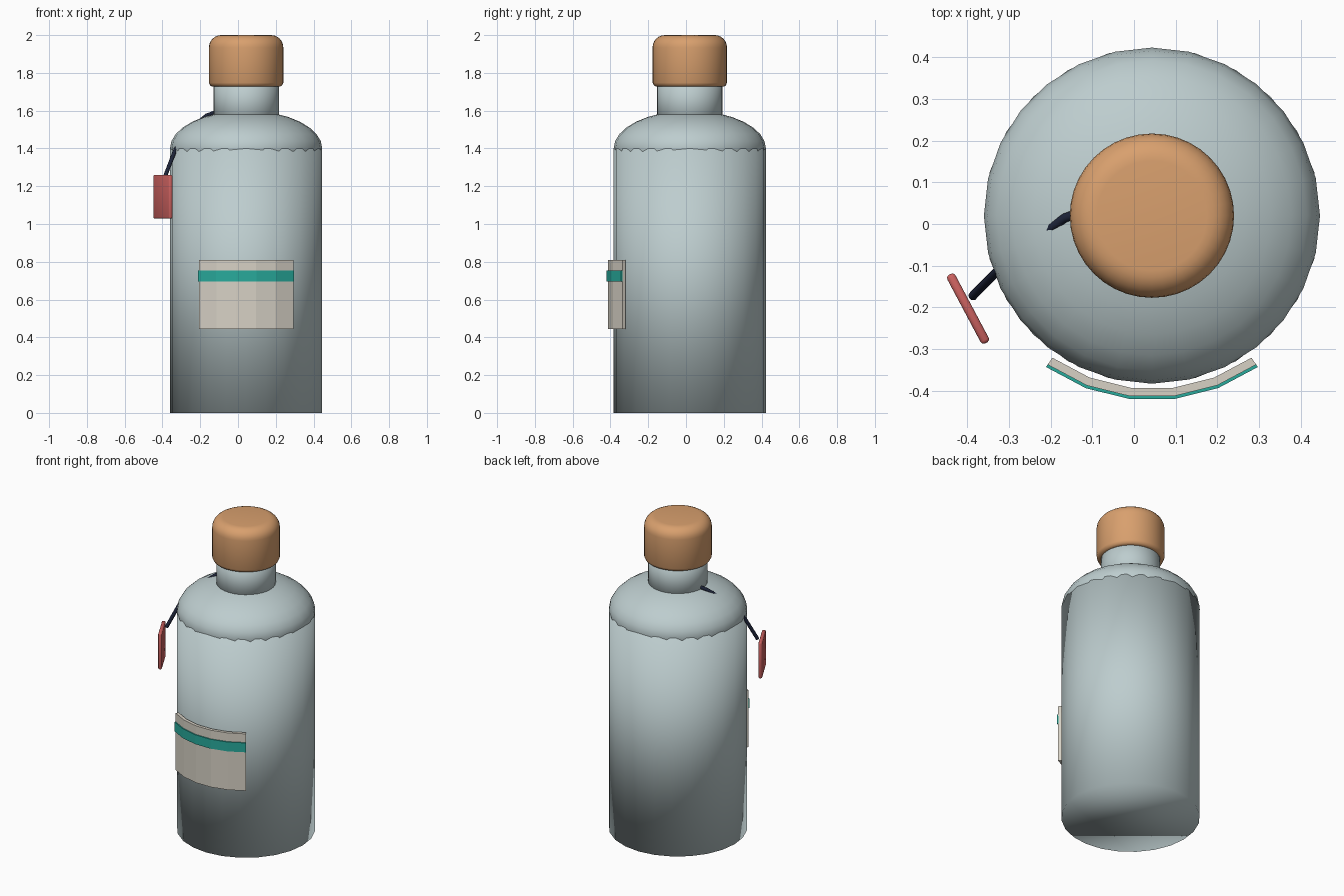
import bpy, bmesh, math
from mathutils import Matrix

if "Cube" in bpy.data.objects:
    bpy.data.objects.remove(bpy.data.objects["Cube"])

CX, CY = 0.043, 0.02          # bottle axis


def material(name, rgb):
    m = bpy.data.materials.new(name)
    m.diffuse_color = (*rgb, 1)
    m.use_nodes = True
    m.node_tree.nodes["Principled BSDF"].inputs["Base Color"].default_value = m.diffuse_color
    return m


GLASS = material("pale blue grey", (0.51, 0.61, 0.62))
CORK = material("tan", (0.69, 0.35, 0.155))
PAPER = material("warm off white", (0.68, 0.64, 0.56))
TEAL = material("teal", (0.021, 0.40, 0.33))
RED = material("dull red", (0.60, 0.12, 0.115))
NAVY = material("dark navy", (0.012, 0.017, 0.04))


def finish(name, bm, mat, smooth=True):
    bmesh.ops.recalc_face_normals(bm, faces=bm.faces)
    me = bpy.data.meshes.new(name)
    for f in bm.faces:
        f.smooth = smooth
    bm.to_mesh(me)
    bm.free()
    ob = bpy.data.objects.new(name, me)
    me.materials.append(mat)
    bpy.context.collection.objects.link(ob)
    return ob


def cylinder(name, r, z0, z1, sides, mat):
    bm = bmesh.new()
    bmesh.ops.create_cone(bm, cap_ends=True, segments=sides, radius1=r, radius2=r,
                          depth=z1 - z0, matrix=Matrix.Translation((CX, CY, (z0 + z1) / 2)))
    return finish(name, bm, mat)


def lathe(name, profile, sides, mat):
    bm = bmesh.new()
    rings = [[bm.verts.new((CX + r * math.cos(a), CY + r * math.sin(a), z))
              for a in (2 * math.pi * i / sides for i in range(sides))] for r, z in profile]
    for lo, hi in zip(rings, rings[1:]):
        for i in range(sides):
            j = (i + 1) % sides
            bm.faces.new((lo[i], lo[j], hi[j], hi[i]))
    bm.faces.new(rings[0])
    bm.faces.new(rings[-1])
    return finish(name, bm, mat)


def wrap(name, r0, r1, z0, z1, mat, half=35, steps=5):
    """Curved plate around the front of the bottle."""
    bm = bmesh.new()
    cols = []
    for i in range(steps + 1):
        a = math.radians(-half + 2 * half * i / steps)
        cols.append([bm.verts.new((CX + r * math.sin(a), CY - r * math.cos(a), z))
                     for r, z in ((r0, z0), (r1, z0), (r1, z1), (r0, z1))])
    for a, b in zip(cols, cols[1:]):
        for k in range(4):
            n = (k + 1) % 4
            bm.faces.new((a[k], a[n], b[n], b[k]))
    bm.faces.new(cols[0])
    bm.faces.new(cols[-1])
    return finish(name, bm, mat, smooth=False)


# Bottle: body, flattened-sphere shoulder, neck
cylinder("body", 0.403, 0, 1.4, 24, GLASS)
bm = bmesh.new()
bmesh.ops.create_uvsphere(bm, u_segments=28, v_segments=16, radius=0.403,
                          matrix=Matrix.Translation((CX, CY, 1.4)) @ Matrix.Diagonal((1, 1, 0.496, 1)))
finish("shoulder", bm, GLASS)
cylinder("neck", 0.173, 1.5, 1.8, 32, GLASS)

# Cap with a large rounded top edge and a small rounded lower edge
R, B = 0.197, 0.065
profile = [(0.178, 1.727), (0.190, 1.733), (R, 1.748)]
profile += [(R - B + B * math.cos(t), 2 - B + B * math.sin(t))
            for t in (math.pi / 2 * i / 6 for i in range(7))]
cap = lathe("cap", profile, 40, CORK)

# Label and its stripe
wrap("label", 0.416, 0.436, 0.445, 0.81, PAPER)
wrap("label_stripe", 0.435, 0.443, 0.695, 0.755, TEAL)

# Hanging tag, tangent to the bottle
bm = bmesh.new()
bmesh.ops.create_cube(bm, size=1, matrix=Matrix.Diagonal((0.186, 0.022, 0.232, 1)))
bmesh.ops.bevel(bm, geom=bm.edges[:], offset=0.008, segments=2, profile=0.5, affect='EDGES')
tag = finish("tag", bm, RED)
tag.matrix_world = Matrix.Translation((-0.398, -0.203, 1.144)) @ Matrix.Rotation(math.radians(-62), 4, 'Z')

# Cord from the neck to the tag
cu = bpy.data.curves.new("cord", 'CURVE')
cu.dimensions = '3D'
cu.bevel_depth = 0.011
cu.bevel_resolution = 2
cu.use_fill_caps = True
points = [(-0.12, 0.03, 1.59), (-0.165, 0.015, 1.575), (-0.285, -0.07, 1.48), (-0.335, -0.12, 1.385), (-0.387, -0.173, 1.25)]
sp = cu.splines.new('POLY')
sp.points.add(len(points) - 1)
for p, co in zip(sp.points, points):
    p.co = (*co, 1)
cu.materials.append(NAVY)
bpy.context.collection.objects.link(bpy.data.objects.new("cord", cu))

# Crisp flat top and base on the cap
bpy.context.view_layer.objects.active = cap
cap.select_set(True)
bpy.ops.object.shade_smooth_by_angle(angle=math.radians(40))
